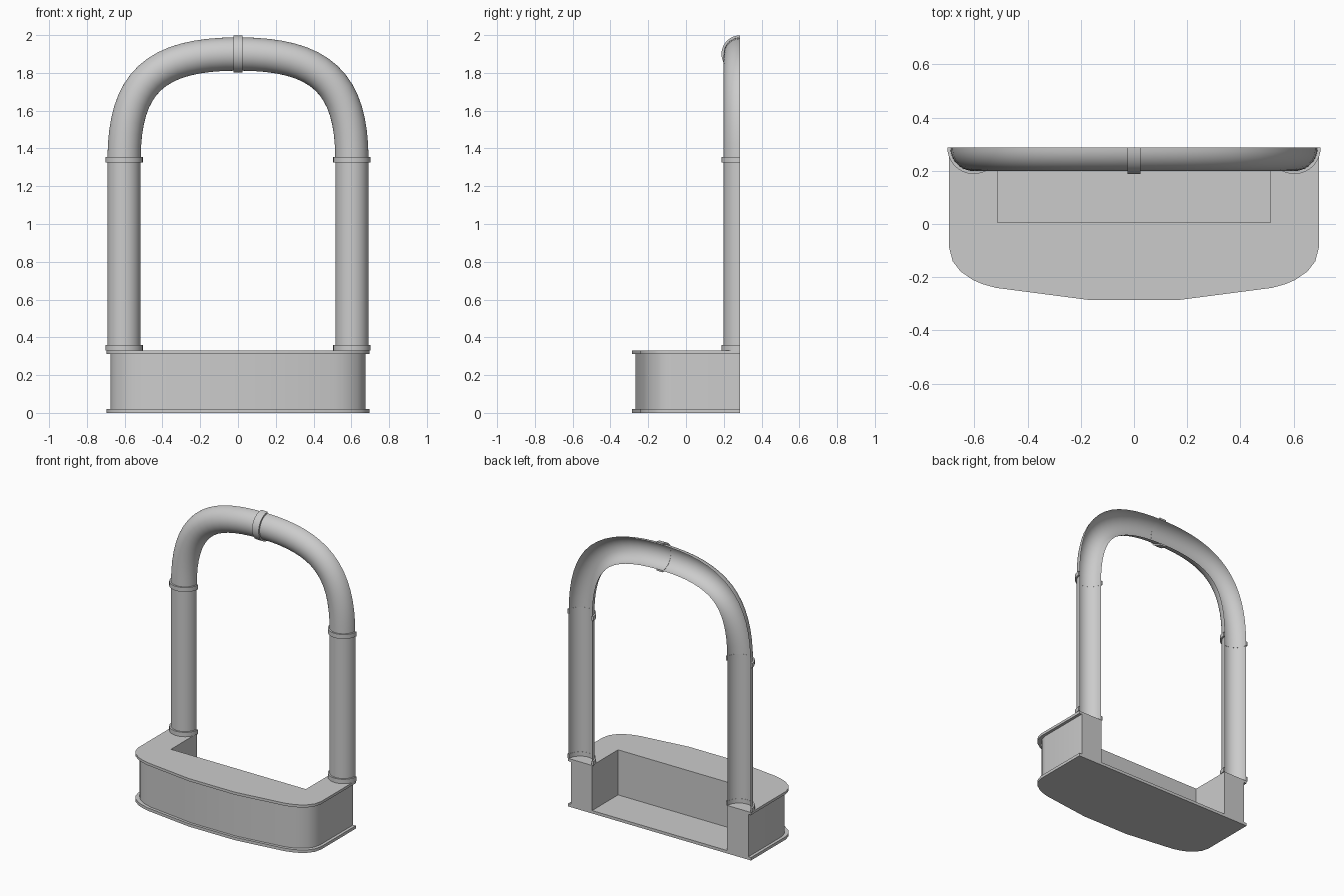
import bpy, bmesh, math
from mathutils import Vector

if "Cube" in bpy.data.objects:
    bpy.data.objects.remove(bpy.data.objects["Cube"])

BACK = 0.287      # plane of the flat, open back
R = 0.088         # half-pipe radius
LEG_X = 0.603
SEG = 20


def finish(name, bm, recalc=True):
    if recalc:
        bmesh.ops.recalc_face_normals(bm, faces=bm.faces)
    me = bpy.data.meshes.new(name)
    bm.to_mesh(me)
    bm.free()
    ob = bpy.data.objects.new(name, me)
    bpy.context.collection.objects.link(ob)
    me.shade_smooth()
    me.set_sharp_from_angle(angle=math.radians(32))
    return ob


def prism(name, outline, z0, z1):
    bm = bmesh.new()
    low = [bm.verts.new((x, y, z0)) for x, y in outline]
    top = [bm.verts.new((x, y, z1)) for x, y in outline]
    bm.faces.new(low[::-1])
    bm.faces.new(top)
    n = len(low)
    for i in range(n):
        j = (i + 1) % n
        bm.faces.new((low[i], low[j], top[j], top[i]))
    return finish(name, bm)


def half_ring(bm, p, t, r):
    # half circle around path point p, bulging to -y, across tangent t
    side = Vector((t.z, 0, -t.x)).normalized()
    return [bm.verts.new(p + side * r * math.cos(a) + Vector((0, -r * math.sin(a), 0)))
            for a in (math.pi * i / SEG for i in range(SEG + 1))]


def bridge(bm, a, b):
    for i in range(SEG):
        bm.faces.new((a[i], b[i], b[i + 1], a[i + 1]))


def half_pipe(name, path):
    bm = bmesh.new()
    rings = [half_ring(bm, p, t, R) for p, t in path]
    for a, b in zip(rings, rings[1:]):
        bridge(bm, a, b)
    bm.normal_update()
    # outward side faces the front
    if sum(f.normal.y * f.calc_area() for f in bm.faces) > 0:
        bmesh.ops.reverse_faces(bm, faces=bm.faces)
    return finish(name, bm, False)


def collar(name, p, t, width, r=0.099):
    bm = bmesh.new()
    rings = [half_ring(bm, p + t * s * width / 2, t, q)
             for s, q in ((-1, R - 0.001), (-1, r), (1, r), (1, R - 0.001))]
    for i in range(4):
        bridge(bm, rings[i], rings[(i + 1) % 4])
    for k in (0, SEG):
        bm.faces.new([ring[k] for ring in rings])
    return finish(name, bm)


# base outline: right half from the back corner to the front, then mirrored
half = [(0.695, BACK), (0.695, -0.09), (0.682, -0.14), (0.653, -0.178),
        (0.607, -0.21), (0.57, -0.226), (0.52, -0.24), (0.175, -0.285)]


def outline(inset, notch):
    k = (0.695 - inset) / 0.695
    right = [(x * k, y if y > 0 else y + inset * 0.9) for x, y in half]
    pts = right + [(-x, y) for x, y in reversed(right)]
    if notch:
        pts += [(-0.513, BACK), (-0.513, 0.005), (0.513, 0.005), (0.513, BACK)]
    return pts


prism("bottom_plate", outline(0, False), 0, 0.02)
prism("base_body", outline(0.02, True), 0.02, 0.312)
prism("top_plate", outline(0, True), 0.312, 0.33)

# straight legs with collars at both ends
UP = Vector((0, 0, 1))
for side, s in (("left", -1), ("right", 1)):
    foot, head = Vector((s * LEG_X, BACK, 0.33)), Vector((s * LEG_X, BACK, 1.34))
    half_pipe(side + "_leg", [(foot, UP), (head, UP)])
    collar(side + "_foot_collar", foot + UP * 0.015, UP, 0.03)
    collar(side + "_upper_collar", head, UP, 0.03)

# arch: one Bezier quarter mirrored
Z0, H, K = 1.34, 0.56, 0.73
P = [Vector(v) for v in ((LEG_X, BACK, Z0), (LEG_X, BACK, Z0 + H * K),
                         (LEG_X * K, BACK, Z0 + H), (0, BACK, Z0 + H))]
quarter = []
for i in range(17):
    u = i / 16
    v = 1 - u
    pos = P[0] * v**3 + P[1] * 3 * v * v * u + P[2] * 3 * v * u * u + P[3] * u**3
    tan = (P[1] - P[0]) * v * v + (P[2] - P[1]) * 2 * v * u + (P[3] - P[2]) * u * u
    quarter.append((pos, tan.normalized()))
mirrored = [(Vector((-p.x, p.y, p.z)), Vector((t.x, 0, -t.z))) for p, t in reversed(quarter[:-1])]
half_pipe("arch", quarter + mirrored)
collar("arch_collar", P[3], Vector((-1, 0, 0)), 0.05)
